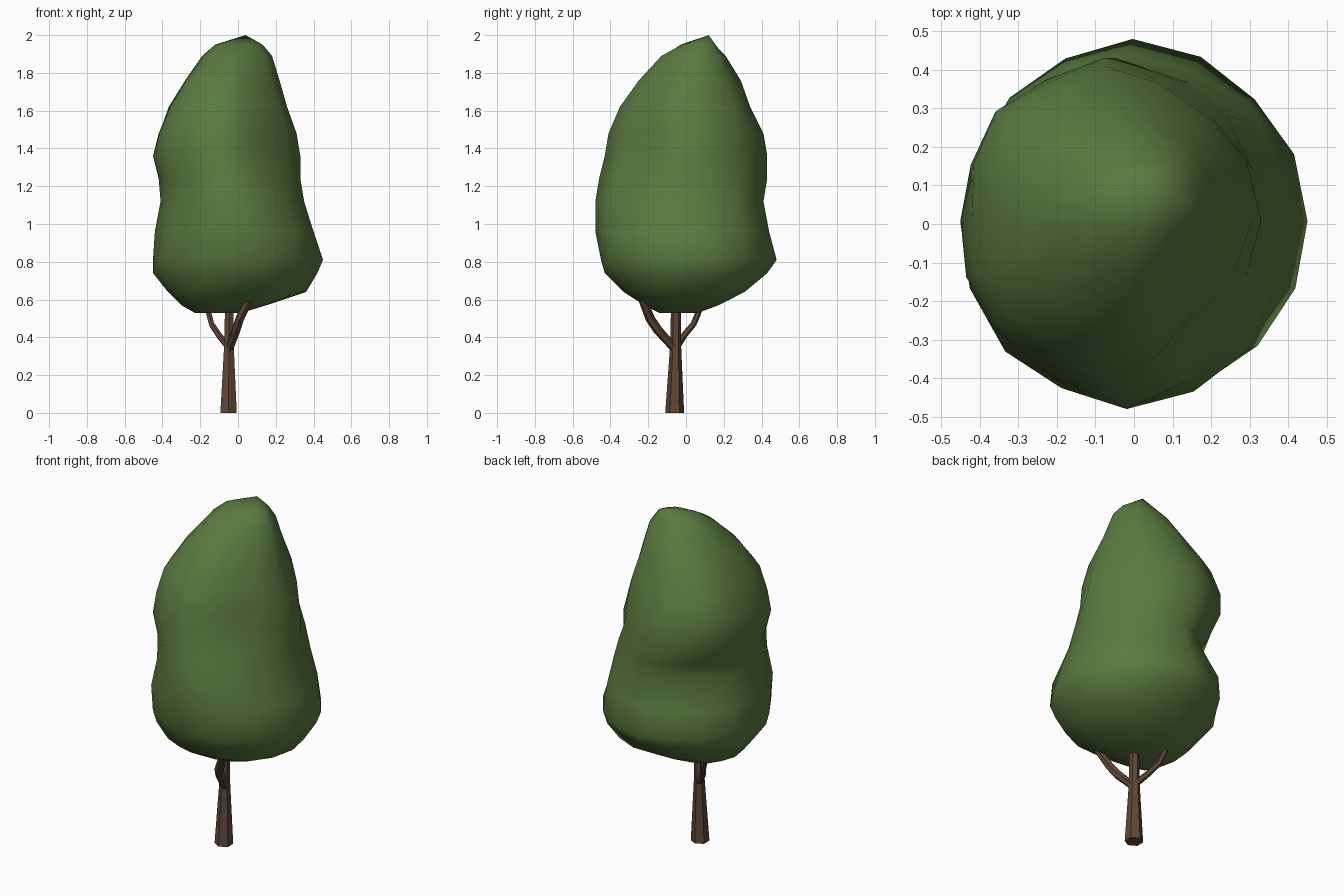
import bpy, bmesh, math, random
from mathutils import Vector

if "Cube" in bpy.data.objects:
    bpy.data.objects.remove(bpy.data.objects["Cube"])

random.seed(4)


def material(name, rgb):
    m = bpy.data.materials.new(name)
    m.diffuse_color = (*rgb, 1)
    m.use_nodes = True
    m.node_tree.nodes["Principled BSDF"].inputs["Base Color"].default_value = m.diffuse_color
    return m


LEAF = material("leaf green", (0.10, 0.195, 0.05))
BARK = material("bark brown", (0.115, 0.06, 0.036))


def loft(name, rings, mat, tip=None, smooth=True):
    """Skin a stack of equal rings; close the bottom, and the top with a cap or a tip point."""
    bm = bmesh.new()
    loops = [[bm.verts.new(p) for p in r] for r in rings]
    n = len(loops[0])
    for a, b in zip(loops, loops[1:]):
        for i in range(n):
            j = (i + 1) % n
            bm.faces.new((a[i], a[j], b[j], b[i]))
    bm.faces.new(loops[0][::-1])
    if tip:
        t = bm.verts.new(tip)
        for i in range(n):
            bm.faces.new((loops[-1][i], loops[-1][(i + 1) % n], t))
    else:
        bm.faces.new(loops[-1])
    bmesh.ops.recalc_face_normals(bm, faces=bm.faces)
    for f in bm.faces:
        f.smooth = smooth
    me = bpy.data.meshes.new(name)
    bm.to_mesh(me)
    bm.free()
    me.materials.append(mat)
    ob = bpy.data.objects.new(name, me)
    bpy.context.collection.objects.link(ob)
    return ob


# Crown: height, then reach towards right, back-right, back, back-left, left, front-left, front, front-right
CROWN = [
    (0.53, .02, .05, .05, .14, .23, .23, .13, .08),
    (0.57, .15, .18, .17, .25, .30, .31, .22, .20),
    (0.64, .36, .36, .31, .36, .37, .38, .33, .36),
    (0.74, .42, .43, .43, .44, .45, .44, .43, .42),
    (0.81, .45, .45, .48, .46, .45, .46, .45, .45),
    (0.96, .40, .43, .44, .45, .44, .47, .48, .44),
    (1.12, .35, .39, .41, .34, .41, .44, .48, .37),
    (1.24, .33, .37, .43, .41, .42, .43, .46, .33),
    (1.36, .33, .34, .43, .46, .45, .45, .43, .29),
    (1.48, .31, .33, .41, .46, .42, .43, .41, .27),
    (1.62, .26, .30, .34, .41, .36, .39, .35, .25),
    (1.76, .22, .25, .29, .29, .28, .29, .25, .18),
    (1.89, .18, .21, .21, .19, .19, .16, .13, .11),
    (1.95, .13, .17, .15, .14, .12, .07, .02, .06),
]


def crown_ring(z, *reach):
    dirs = [Vector((math.cos(k * math.pi / 4), math.sin(k * math.pi / 4), 0)) for k in range(8)]
    c = sum((d * h for d, h in zip(dirs, reach)), Vector()) / 4
    radii = [h - c.dot(d) for d, h in zip(dirs, reach)]
    pts = []
    for i in range(16):
        k = i // 2
        r = radii[k]
        if i % 2:  # in-between points get a little roughness
            r = (r + radii[(k + 1) % 8]) / 2 * random.uniform(0.96, 1.01)
        a = i * math.pi / 8
        pts.append(c + Vector((r * math.cos(a), r * math.sin(a), z)))
    return pts


loft("crown", [crown_ring(*row) for row in CROWN], LEAF, tip=(0.04, 0.12, 2.0))


def limb(name, path, sides):
    """Tapered limb along (x, y, z, radius) points."""
    pts = [Vector(p[:3]) for p in path]
    rings = []
    for i, p in enumerate(pts):
        d = pts[min(i + 1, len(pts) - 1)] - pts[max(i - 1, 0)]
        q = Vector((0, 0, 1)).rotation_difference(d)
        rings.append([p + q @ Vector((path[i][3] * math.cos(a), path[i][3] * math.sin(a), 0))
                      for a in (2 * math.pi * (k + 0.5) / sides for k in range(sides))])
    return loft(name, rings, BARK, smooth=False)


# Trunk and its two side branches
limb("trunk", [(-.05, -.06, 0, .05), (-.048, -.055, .36, .029), (-.045, -.052, .62, .026)], 6)
limb("right_branch", [(-.045, -.06, .34, .022), (-.01, -.15, .44, .025),
                      (.01, -.19, .50, .025), (.06, -.23, .60, .022), (.09, -.25, .68, .018)], 6)
limb("left_branch", [(-.05, -.05, .35, .02), (-.10, -.01, .41, .017),
                     (-.14, .04, .47, .016), (-.155, .065, .53, .016), (-.16, .08, .60, .014)], 6)
